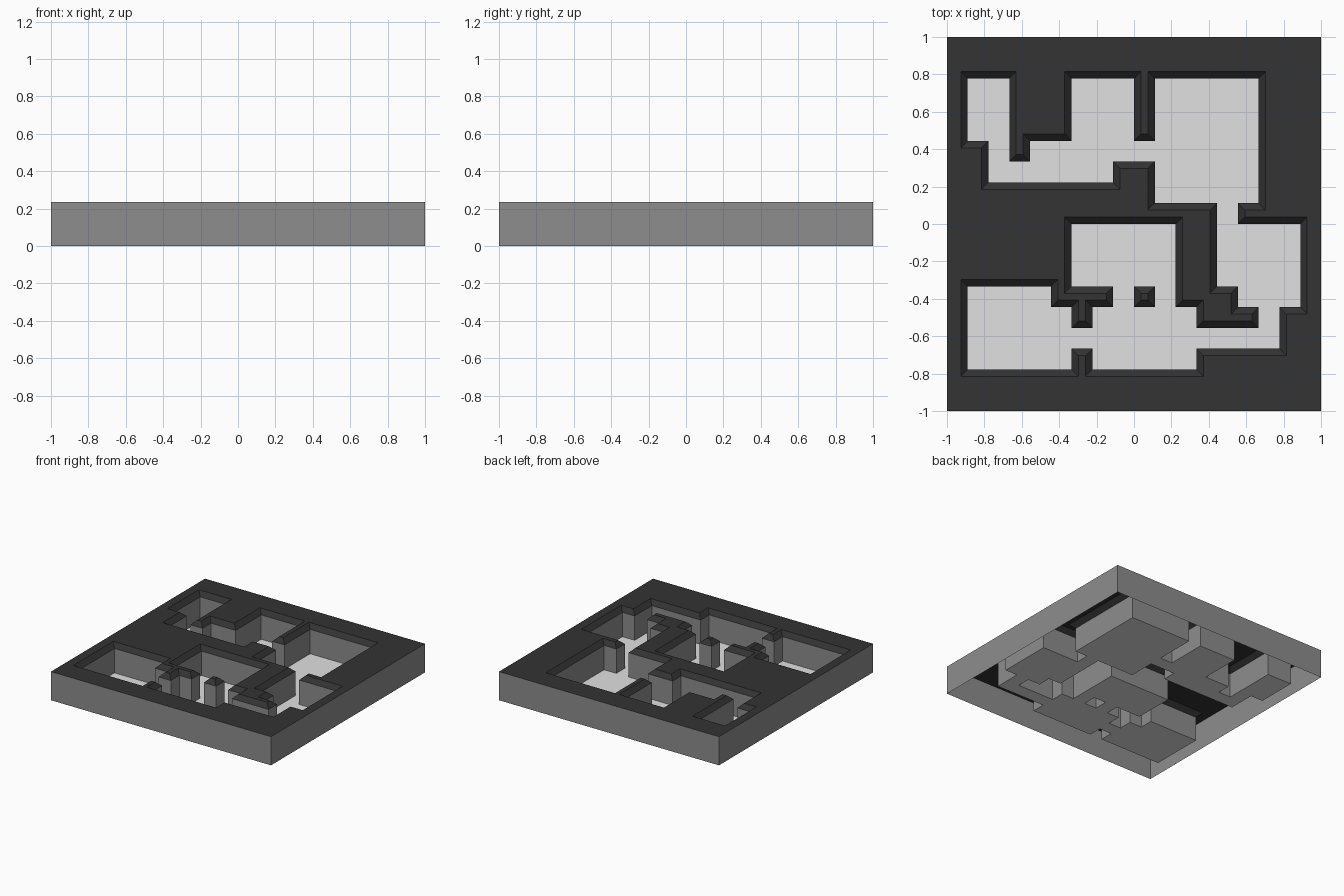
import bpy, bmesh

if "Cube" in bpy.data.objects:
    bpy.data.objects.remove(bpy.data.objects["Cube"])

N = 9                 # half the board width in cells
S = 1 / N             # cell size
WALL = 0.2            # height of the straight walls
TOP = 0.235           # height of the upper surface
RIM = 0.037           # width of the sloping rim


def material(name, v):
    m = bpy.data.materials.new(name)
    m.diffuse_color = (v, v, v, 1)
    m.use_nodes = True
    m.node_tree.nodes["Principled BSDF"].inputs["Base Color"].default_value = m.diffuse_color
    return m


FLOOR = material("pale grey floor", 0.75)
SIDE = material("mid grey wall", 0.27)
DARK = material("dark grey top", 0.033)

# Rooms and corridors as cell rectangles: x0, y0, x1, y1
ROOMS = [
    (-8, 4, -6, 7), (-7, 3, -6, 4), (-7, 2, -1, 3), (-5, 3, 1, 4),
    (-3, 4, 0, 7), (1, 1, 6, 7), (4, 0, 5, 1), (4, -3, 8, 0),
    (5, -4, 8, -3), (6, -5, 7, -4), (3, -6, 7, -5), (-8, -7, -4, -3),
    (-4, -7, -3, -4), (-3, -6, -2, -5), (-2, -7, 3, -4),
    (-1, -4, 2, -3), (-3, -3, 2, 0),
]
cells = {(x, y) for x0, y0, x1, y1 in ROOMS
         for x in range(x0, x1) for y in range(y0, y1)}
cells.discard((0, -4))   # free-standing pillar


def sign(v):
    return (v > 0) - (v < 0)


def low(n, z):
    return (n[0] * S, n[1] * S, z)


def high(n):
    # Grid node on the upper surface, pushed away from neighbouring floor
    sx = sy = 0
    for dx in (-1, 1):
        for dy in (-1, 1):
            if (n[0] + min(dx, 0), n[1] + min(dy, 0)) in cells:
                sx += dx
                sy += dy
    return (n[0] * S - sign(sx) * RIM, n[1] * S - sign(sy) * RIM, TOP)


def corners(x, y):
    return [(x, y), (x + 1, y), (x + 1, y + 1), (x, y + 1)]


def build(name, quads, mat):
    bm = bmesh.new()
    for q in quads:
        bm.faces.new([bm.verts.new(p) for p in q])
    bmesh.ops.remove_doubles(bm, verts=bm.verts[:], dist=1e-5)
    me = bpy.data.meshes.new(name)
    bm.to_mesh(me)
    bm.free()
    me.materials.append(mat)
    ob = bpy.data.objects.new(name, me)
    bpy.context.scene.collection.objects.link(ob)


# Edges where floor meets solid wall
edges = []
for x, y in sorted(cells):
    c = corners(x, y)
    for i, (dx, dy) in enumerate([(0, -1), (1, 0), (0, 1), (-1, 0)]):
        if (x + dx, y + dy) not in cells:
            edges.append((c[(i + 1) % 4], c[i]))   # faces the room

# Floor
build("floor", [[low(n, 0) for n in corners(*c)] for c in sorted(cells)], FLOOR)

# Straight room walls
build("room_walls", [[low(a, 0), low(b, 0), low(b, WALL), low(a, WALL)]
                     for a, b in edges], SIDE)

# Sloping rim above the walls
build("wall_rim", [[low(a, WALL), low(b, WALL), high(b), high(a)]
                   for a, b in edges], DARK)

# Flat upper surface over all solid cells
build("top_surface", [[high(n) for n in corners(x, y)]
                      for x in range(-N, N) for y in range(-N, N)
                      if (x, y) not in cells], DARK)

# Outer skirt, open underneath
ring = [(-N, -N), (N, -N), (N, N), (-N, N)]
build("outer_walls", [[low(a, 0), low(b, 0), low(b, TOP), low(a, TOP)]
                      for a, b in zip(ring, ring[1:] + ring[:1])], SIDE)
